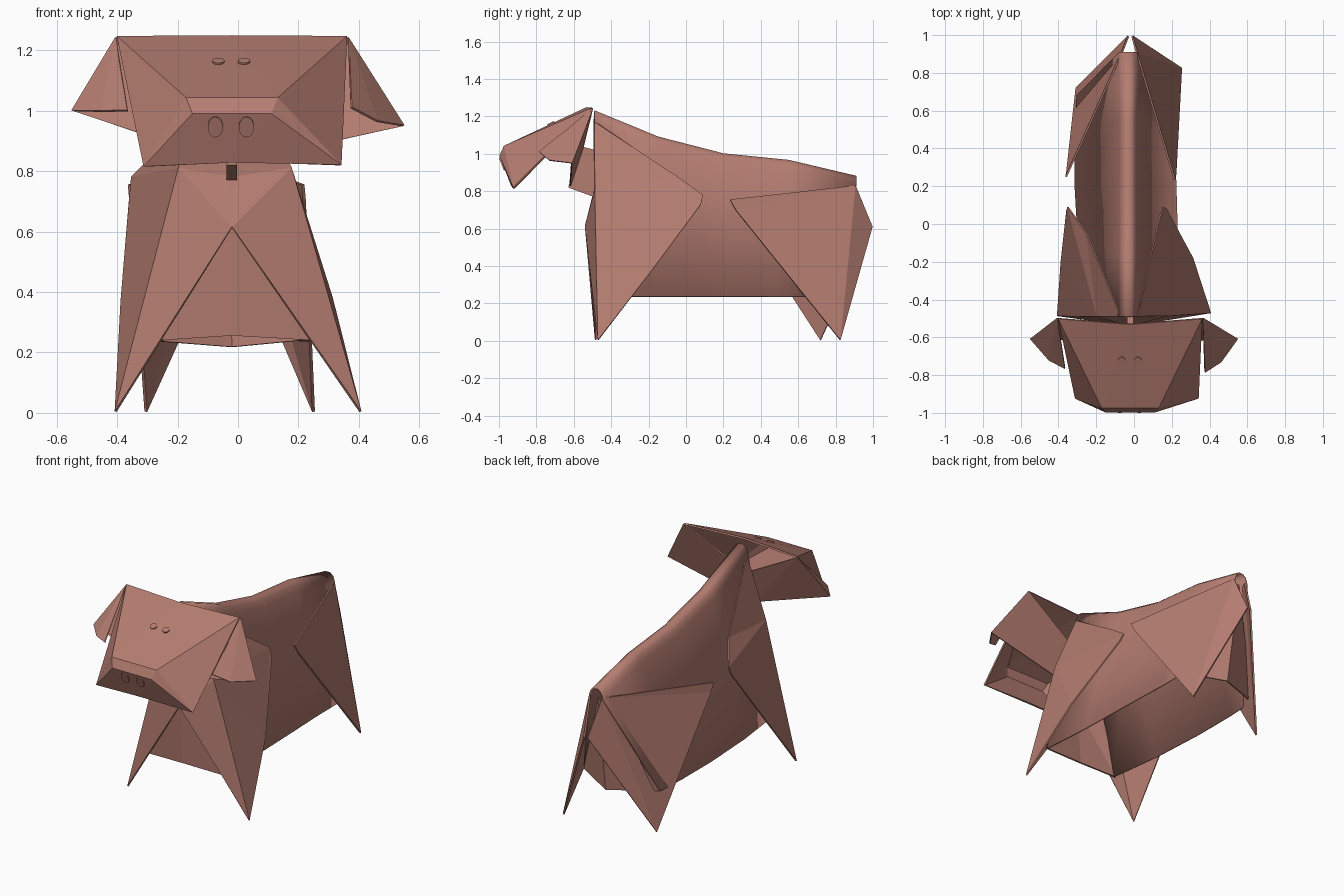
import bpy, bmesh
from mathutils import Vector

if "Cube" in bpy.data.objects:
    bpy.data.objects.remove(bpy.data.objects["Cube"])

# One paper colour
paper = bpy.data.materials.new("terracotta paper")
paper.diffuse_color = (0.46, 0.205, 0.165, 1)
paper.use_nodes = True
paper.node_tree.nodes["Principled BSDF"].inputs["Base Color"].default_value = paper.diffuse_color


def finish(name, bm, thickness=0.0, smooth=None):
    """Turn a bmesh into a named object, optionally thickened like paper."""
    bmesh.ops.recalc_face_normals(bm, faces=bm.faces)
    me = bpy.data.meshes.new(name)
    bm.to_mesh(me)
    bm.free()
    me.materials.append(paper)
    ob = bpy.data.objects.new(name, me)
    bpy.context.collection.objects.link(ob)
    if thickness:
        mod = ob.modifiers.new("paper thickness", 'SOLIDIFY')
        mod.thickness = thickness
        mod.offset = 0
    if smooth:
        bpy.ops.object.select_all(action='DESELECT')
        bpy.context.view_layer.objects.active = ob
        ob.select_set(True)
        bpy.ops.object.shade_smooth_by_angle(angle=smooth)
    return ob


def sheet(name, points, faces, thickness=0.01):
    """Folded sheet: named points joined by faces written as letter strings."""
    bm = bmesh.new()
    v = {k: bm.verts.new(p) for k, p in points.items()}
    for f in faces.split():
        bm.faces.new([v[k] for k in f])
    return finish(name, bm, thickness)


def disc(name, centre, normal, rx, ry):
    """Thin oval plate lying on a slanted face."""
    bm = bmesh.new()
    bmesh.ops.create_cone(bm, cap_ends=True, segments=24, radius1=1, radius2=1, depth=1)
    bmesh.ops.scale(bm, vec=(rx, ry, 0.009), verts=bm.verts)
    n = Vector(normal).normalized()
    x = Vector((1, 0, 0))
    y = n.cross(x)
    for vert in bm.verts:
        c = vert.co.copy()
        vert.co = Vector(centre) + x * c.x + y * c.y + n * (c.z + 0.006)
    return finish(name, bm)


# Body: tent-shaped sheet swept along the back; ridge y, ridge z, bottom y, left x, right x
stations = [(-0.49, 1.23, -0.47, -0.25, 0.25),
            (-0.15, 1.09, -0.15, -0.29, 0.23),
            (0.20, 1.00, 0.20, -0.31, 0.22),
            (0.55, 0.965, 0.48, -0.31, 0.21),
            (0.91, 0.88, 0.68, -0.30, 0.21)]
ridge = [(-0.045, -0.055), (-0.033, -0.018), (-0.014, -0.002),
         (0.014, -0.002), (0.033, -0.018), (0.045, -0.055)]
bm = bmesh.new()
rows = []
for ry, rz, by, lx, rx in stations:
    pts = [(lx, by, 0.237)]
    pts += [(-0.03 + dx, ry, rz + dz) for dx, dz in ridge]
    pts += [(rx, by, 0.237)]
    rows.append([bm.verts.new(p) for p in pts])
for a, b in zip(rows, rows[1:]):
    for i in range(len(a) - 1):
        bm.faces.new((a[i], a[i + 1], b[i + 1], b[i]))
finish("body", bm, 0.01, 0.7)

# Chest and rump panels closing the ends of the tent
sheet("chest_panel", {'t': (-0.02, -0.485, 0.80), 'a': (-0.02, -0.53, 0.63),
                      'l': (-0.26, -0.475, 0.24), 'c': (-0.02, -0.50, 0.256),
                      'r': (0.25, -0.475, 0.24), 'm': (-0.12, -0.48, 0.80),
                      'n': (0.09, -0.48, 0.80)}, "tmla tarn alc acr")
sheet("rump_panel", {'t': (-0.03, 0.89, 0.82), 'l': (-0.30, 0.68, 0.24),
                     'c': (-0.02, 0.80, 0.218), 'r': (0.21, 0.68, 0.24)}, "tlc tcr")

# Front legs: chest face and side flap folded along the outer edge
front = {
    "left": dict(foot=(-0.405, -0.485, 0.004), mid=(-0.195, -0.488, 0.81), top=(-0.07, -0.485, 1.17),
                 up=(-0.25, -0.05, 0.88), tip=(-0.35, 0.09, 0.78), low=(-0.355, 0.07, 0.73),
                 edge=(-0.385, -0.20, 0.37)),
    "right": dict(foot=(0.405, -0.47, 0.004), mid=(0.175, -0.485, 0.81), top=(0.02, -0.485, 1.17),
                  up=(0.115, -0.05, 0.88), tip=(0.15, 0.09, 0.78), low=(0.17, 0.08, 0.73),
                  edge=(0.31, -0.18, 0.38))}
for side, p in front.items():
    pts = {'f': p["foot"], 'm': p["mid"], 't': p["top"], 'u': p["up"], 'p': p["tip"],
           'l': p["low"], 'e': p["edge"], 'a': (-0.02, -0.537, 0.615),
           'c': (-0.02, -0.49, 0.78), 'k': (-0.02, -0.49, 1.19)}
    sheet("front_leg_" + side, pts, "fma acm cktm tum uplem emu mef".replace("uplem emu mef", "upm pel pme mef"), 0.008)

# Rear legs: side flap wrapping round to the middle of the rump
rear = {
    "left": ((-0.305, 0.72, 0.004), (-0.065, 0.905, 0.83), (-0.36, 0.25, 0.755),
             (-0.355, 0.27, 0.70), (-0.03, 0.995, 0.61)),
    "right": ((0.25, 0.825, 0.004), (0.015, 0.905, 0.83), (0.215, 0.235, 0.755),
              (0.22, 0.265, 0.70), (-0.01, 0.995, 0.61))}
for side, (foot, top, tip, low, back) in rear.items():
    sheet("rear_leg_" + side, {'f': foot, 't': top, 'p': tip, 'l': low, 'b': back},
          "tpl tlf tfb", 0.01)

# Head: forehead, cheeks and bent muzzle, open behind
sheet("head", {'a': (-0.40, -0.50, 1.243), 'm': (-0.02, -0.53, 1.245), 'b': (0.36, -0.50, 1.243),
               'c': (-0.17, -0.97, 1.04), 'd': (0.13, -0.97, 1.04),
               'x': (-0.15, -0.993, 0.99), 'y': (0.11, -0.993, 0.99),
               'e': (-0.31, -0.92, 0.815), 'g': (-0.02, -0.93, 0.83), 'f': (0.34, -0.92, 0.82)},
      "amc mdc mbd ace bfd cdyx cxe dfy xge xyg yfg")

# Ears: outer leaf plus the back leaf running in to the neck
ears = {
    "left": ((-0.405, -0.50, 1.243), (-0.548, -0.61, 1.0), (-0.45, -0.72, 0.998),
             (-0.365, -0.765, 1.0), -0.04),
    "right": ((0.365, -0.50, 1.243), (0.548, -0.61, 0.95), (0.46, -0.73, 0.965),
              (0.375, -0.785, 1.01), 0.0)}
for side, (apex, tip, bend, frontp, nx) in ears.items():
    sheet("ear_" + side, {'a': apex, 't': tip, 'b': bend, 'g': frontp,
                          'i': (nx, -0.62, 0.83), 'j': (nx, -0.55, 1.04)},
          "atb abg ati aij", 0.008)

# Neck plate joining head and body
sheet("neck", {'a': (-0.02, -0.56, 1.04), 'b': (-0.02, -0.48, 1.02),
               'c': (-0.02, -0.48, 0.765), 'd': (-0.02, -0.63, 0.82)}, "abcd", 0.035)

# Eyes and nostrils
for side, ex, nx in (("left", -0.065, -0.075), ("right", 0.02, 0.028)):
    disc("eye_" + side, (ex, -0.72, 1.157), (0, -0.43, 0.9), 0.02, 0.02)
    disc("nostril_" + side, (nx, -0.977, 0.949), (0, -0.92, -0.37), 0.025, 0.036)
